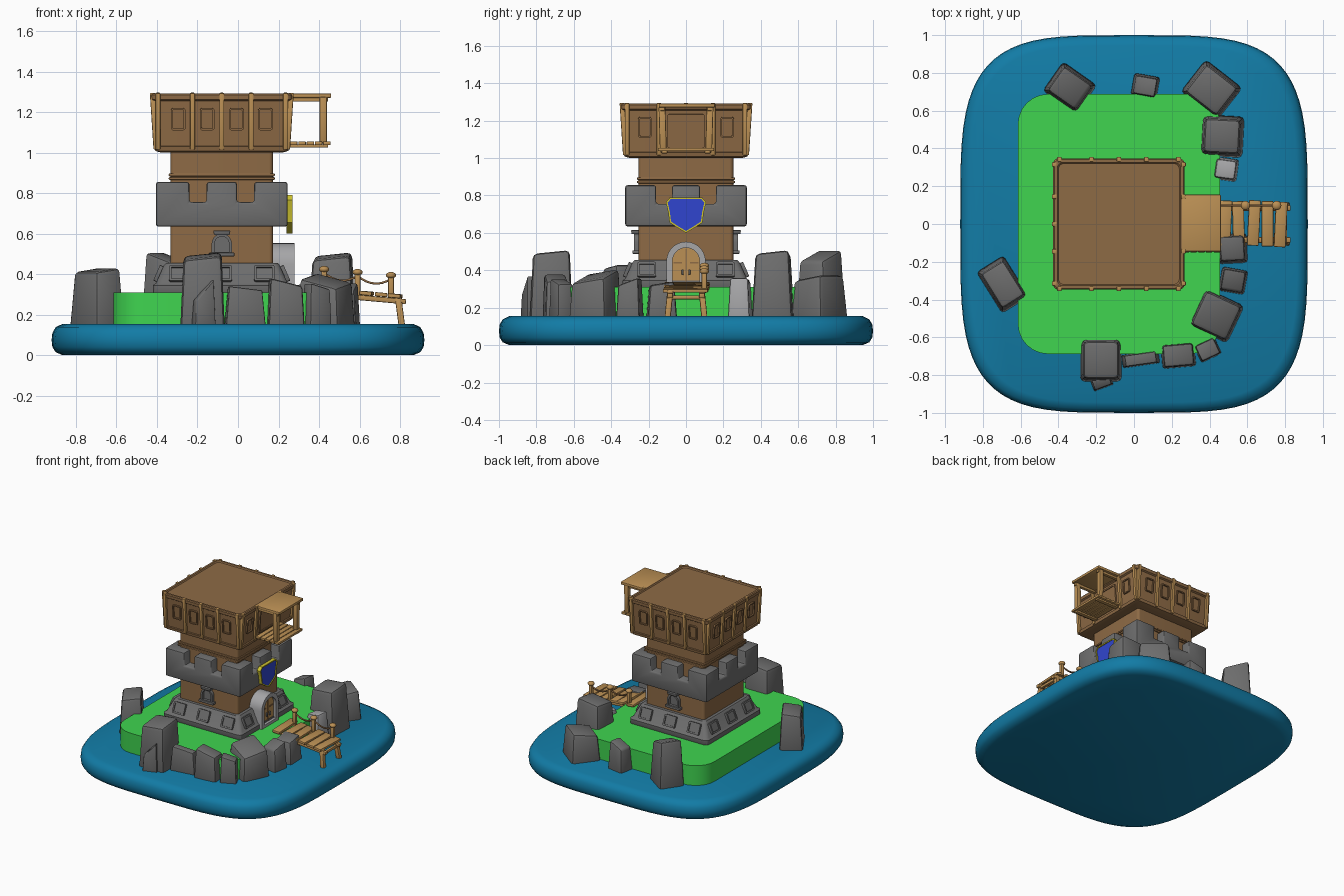
import bpy, bmesh, math, random
from mathutils import Matrix, Vector

if "Cube" in bpy.data.objects:
    bpy.data.objects.remove(bpy.data.objects["Cube"])

random.seed(4)
CX = -0.08  # tower centre


def material(name, rgb):
    m = bpy.data.materials.new(name)
    m.diffuse_color = (*rgb, 1)
    m.use_nodes = True
    m.node_tree.nodes["Principled BSDF"].inputs["Base Color"].default_value = m.diffuse_color
    return m


WATER = material("water_blue", (0.006, 0.20, 0.38))
GRASS = material("grass_green", (0.05, 0.66, 0.08))
BROWN = material("dark_wood", (0.27, 0.145, 0.06))
TAN = material("light_wood", (0.50, 0.28, 0.09))
GREY = material("stone_grey", (0.155, 0.155, 0.155))
PALE = material("pale_stone", (0.38, 0.38, 0.39))
BLUE = material("shield_blue", (0.03, 0.06, 0.62))
GOLD = material("shield_yellow", (0.62, 0.55, 0.03))


def finish(bm, name, mats, matrix=Matrix(), bevel=0, segs=2):
    if bevel:
        bmesh.ops.bevel(bm, geom=bm.edges[:], offset=bevel, segments=segs,
                        affect='EDGES', profile=0.5, clamp_overlap=True)
    bmesh.ops.transform(bm, matrix=matrix, verts=bm.verts)
    bmesh.ops.recalc_face_normals(bm, faces=bm.faces)
    me = bpy.data.meshes.new(name)
    bm.to_mesh(me)
    bm.free()
    for m in mats:
        me.materials.append(m)
    me.shade_smooth()
    me.set_sharp_from_angle(angle=math.radians(35))
    ob = bpy.data.objects.new(name, me)
    bpy.context.collection.objects.link(ob)
    return ob


def box(name, centre, size, mat, matrix=Matrix(), rot=(0, 0, 0), bevel=0.006, top=1, slope=(0, 0)):
    bm = bmesh.new()
    bmesh.ops.create_cube(bm, size=1)
    for v in bm.verts:
        x, y, z = v.co
        if z > 0:
            v.co.x *= top
            v.co.y *= top
        v.co = Vector((v.co.x * size[0], v.co.y * size[1], z * size[2]))
        if z > 0:
            v.co.z += slope[0] * x + slope[1] * y
    r = Matrix.Rotation(rot[2], 4, 'Z') @ Matrix.Rotation(rot[1], 4, 'Y') @ Matrix.Rotation(rot[0], 4, 'X')
    return finish(bm, name, [mat], matrix @ Matrix.Translation(centre) @ r, bevel)


def rounded(hx, hy, r, n=6):
    pts = []
    for k, (sx, sy) in enumerate([(1, 1), (-1, 1), (-1, -1), (1, -1)]):
        for i in range(n + 1):
            a = math.pi / 2 * (k + i / n)
            pts.append((sx * (hx - r) + r * math.cos(a), sy * (hy - r) + r * math.sin(a)))
    return pts


def superellipse(hx, hy, p=4, n=72):
    f = lambda t: math.copysign(abs(t) ** (2 / p), t)
    return [(hx * f(math.cos(2 * math.pi * i / n)), hy * f(math.sin(2 * math.pi * i / n))) for i in range(n)]


def loft(name, rings, mat, centre=(0, 0)):
    """Stack of (outline, z) rings joined into a closed solid."""
    bm = bmesh.new()
    loops = [[bm.verts.new((x + centre[0], y + centre[1], z)) for x, y in pts] for pts, z in rings]
    n = len(loops[0])
    for a, b in zip(loops, loops[1:]):
        for i in range(n):
            bm.faces.new((a[i], a[(i + 1) % n], b[(i + 1) % n], b[i]))
    bm.faces.new(loops[0][::-1])
    bm.faces.new(loops[-1])
    return finish(bm, name, [mat])


def plate(name, pts, d0, d1, mats, matrix, inset=None):
    """Outline in (u, z), extruded outwards (-y); inset = (rim width, recess)."""
    bm = bmesh.new()
    back = [bm.verts.new((u, -d0, z)) for u, z in pts]
    front = [bm.verts.new((u, -d1, z)) for u, z in pts]
    n = len(pts)
    bm.faces.new(back)
    face = bm.faces.new(front[::-1])
    for i in range(n):
        bm.faces.new((back[i], front[i], front[(i + 1) % n], back[(i + 1) % n]))
    bmesh.ops.recalc_face_normals(bm, faces=bm.faces)
    if inset:
        bmesh.ops.inset_region(bm, faces=[face], thickness=inset[0], use_even_offset=True)
        moved = bmesh.ops.extrude_discrete_faces(bm, faces=[face])['faces'][0]
        for v in moved.verts:
            v.co.y += inset[1]
        moved.material_index = len(mats) - 1
    return finish(bm, name, mats, matrix)


def arch(w, z0, z1, n=10):
    c = z1 - w
    return [(-w, z0), (w, z0)] + [(w * math.cos(math.pi * i / n), c + w * math.sin(math.pi * i / n)) for i in range(n + 1)]


def side(k):  # 0 front, 1 right, 2 back, 3 left
    return Matrix.Translation((CX, 0, 0)) @ Matrix.Rotation(k * math.pi / 2, 4, 'Z')


# Water slab and grass island
edge = [(0.055, 0.0), (0.02, 0.015), (0.004, 0.04), (0, 0.075), (0.004, 0.11), (0.02, 0.138), (0.055, 0.155)]
loft("water", [(superellipse(0.92 - d, 1 - d), z) for d, z in edge], WATER)
loft("grass_island", [(rounded(0.535, 0.688, 0.16), 0.14), (rounded(0.535, 0.688, 0.16), 0.31)], GRASS, (-0.08, 0))

# Boulders: x, y, width, depth, height, turn, top slope x, y
rocks = [(-.34, .72, .22, .19, .48, -35, -.06, 0), (.06, .73, .14, .12, .35, -10, .04, 0),
         (.41, .71, .25, .22, .36, -38, 0, .03), (.465, .465, .23, .22, .49, -3, .02, .02),
         (.52, -.13, .16, .16, .33, 3, 0, .02), (.525, -.30, .14, .13, .34, -10, 0, .04),
         (.435, -.485, .23, .22, .37, -25, -.05, .03), (.39, -.665, .12, .10, .34, 25, -.03, 0),
         (.235, -.695, .18, .13, .36, 5, -.04, 0), (.035, -.715, .20, .07, .33, 8, -.02, 0),
         (-.175, -.72, .22, .23, .49, 0, .02, .02), (-.17, -.84, .11, .06, .32, 20, .10, 0),
         (-.695, -.32, .17, .26, .42, 32, .02, 0), (.485, .29, .13, .12, .35, -8, .02, 0)]
for i, (x, y, w, d, h, turn, sx, sy) in enumerate(rocks):
    name, mat = ("pale_boulder", PALE) if i == len(rocks) - 1 else ("boulder", GREY)
    box(name, (x, y, (h + 0.13) / 2), (w, d, h - 0.13), mat, rot=(0, 0, math.radians(turn)),
        bevel=min(w, d) * 0.11, top=random.uniform(0.8, 0.9), slope=(sx, sy))

# Stone footing with raised square blocks
loft("stone_footing", [(rounded(h, h, 0.03), z) for h, z in
                       [(.335, .30), (.34, .31), (.34, .345), (.325, .355), (.285, .445), (.275, .455), (.24, .456)]],
     GREY, (CX, 0))
for k in range(4):
    for u in (-.21, .21) if k == 1 else (-.21, 0, .21):
        M = side(k) @ Matrix.Translation((u, -0.305, 0.40)) @ Matrix.Rotation(-0.41, 4, 'X')
        plate("footing_block", rounded(.05, .042, .008, 2), -0.01, 0.018, [GREY], M, (.012, .008))

# Timber tower shaft with bands
loft("tower_shaft", [(rounded(.253, .253, .02), .44), (rounded(.253, .253, .02), 1.02)], BROWN, (CX, 0))
for z, h in ((0.872, 0.262), (0.89, 0.262)):
    box("tower_band", (CX, 0, z), (2 * h, 2 * h, 0.014), BROWN, bevel=0.005)

# Battlement ring: two layers of cells, upper layer only at the merlons
cuts, levels = [-.325, -.16, -.075, .075, .16, .325], [.635, .755, .855]
filled = lambda i, j, k: 0 <= i < 5 and 0 <= j < 5 and (k == 0 or (k == 1 and i % 2 == 0 and j % 2 == 0))
bm = bmesh.new()
for i in range(5):
    for j in range(5):
        for k in range(2):
            if not filled(i, j, k):
                continue
            for axis in range(3):
                for s in (0, 1):
                    step = [0, 0, 0]
                    step[axis] = 2 * s - 1
                    if filled(i + step[0], j + step[1], k + step[2]):
                        continue
                    quad = []
                    for a, b in ((0, 0), (1, 0), (1, 1), (0, 1)):
                        o = [a, b]
                        o.insert(axis, s)
                        quad.append(bm.verts.new((cuts[i + o[0]], cuts[j + o[1]], levels[k + o[2]])))
                    bm.faces.new(quad)
bmesh.ops.remove_doubles(bm, verts=bm.verts, dist=1e-5)
bmesh.ops.recalc_face_normals(bm, faces=bm.faces)
bmesh.ops.dissolve_limit(bm, angle_limit=0.02, verts=bm.verts, edges=bm.edges)
finish(bm, "battlement", [GREY], Matrix.Translation((CX, 0, 0)), 0.012)

# Arched stone windows on front and back
for k in (0, 2):
    plate("arched_window", arch(.05, .495, .60), .24, .278, [GREY], side(k), (.014, .02))
    box("window_sill", (0, -.267, .497), (.125, .04, .018), GREY, side(k), bevel=.004)
    box("window_keystone", (0, -.268, .604), (.075, .045, .022), GREY, side(k), bevel=.004, top=1.15)

# Door with pale arch
plate("door_arch", arch(.105, .30, .553, 14), .24, .36, [PALE, TAN], side(1), (.032, .022))
box("door_split", (0, -.338, .405), (.006, .008, .22), BROWN, side(1), bevel=0)
for s in (-1, 1):
    box("door_handle", (s * .018, -.343, .39), (.01, .014, .03), GREY, side(1), bevel=.003)
    box("door_hinge", (s * .045, -.339, .44), (.045, .006, .01), BROWN, side(1), bevel=0)

# Shield
half = [(.0, .60), (.05, .63), (.088, .655), (.095, .71), (.108, .765), (.085, .79)]
plate("shield", half + [(-u, z) for u, z in half[:0:-1]], .32, .35, [GOLD, BLUE], side(1), (.009, .006))

# Overhanging cabin with flat roof
loft("cabin", [(rounded(h, h, .03), z) for h, z in
               [(.30, 1.0), (.328, 1.008), (.332, 1.03), (.322, 1.032), (.336, 1.255),
                (.347, 1.262), (.348, 1.285), (.342, 1.291), (.326, 1.291), (.32, 1.283)]], BROWN, (CX, 0))
TILT = 0.065
for k in range(4):
    posts = (-.145, .145) if k == 1 else (-.145, 0, .145)
    panes = (-.22, .22) if k == 1 else (-.215, -.072, .072, .215)
    for u in posts + (-.315, .315):
        box("cabin_post", (u, -.333, 1.155), (.024, .026, .28), TAN, side(k), rot=(TILT, 0, 0), bevel=.005)
    for u in panes:
        M = side(k) @ Matrix.Translation((u, -.3295, 1.165)) @ Matrix.Rotation(TILT, 4, 'X')
        plate("cabin_window", rounded(.036, .055, .012, 3), -.01, .012, [BROWN], M, (.009, .011))

# Balcony with canopy
box("balcony_canopy", (.355, .005, 1.281), (.21, .30, .022), TAN)
for i in range(5):
    box("balcony_floor_plank", (.275 + i * .041, 0, 1.046), (.037, .30, .018), TAN, bevel=.004)
for s in (-1, 1):
    box("balcony_post", (.42, s * .125, 1.16), (.036, .036, .23), TAN, rot=(s * -.03, 0, 0))
    box("balcony_joist", (.35, s * .115, 1.033), (.19, .03, .016), TAN, bevel=.004)
    box("balcony_beam", (.35, s * .125, 1.262), (.19, .024, .02), TAN, bevel=.004)
plate("balcony_door", rounded(.10, .09, .01, 2), 0, .012, [BROWN],
      side(1) @ Matrix.Translation((0, -.328, 1.145)) @ Matrix.Rotation(TILT, 4, 'X'), (.012, .006))

# Jetty: sloping planks, beams, legs
deck = lambda x: .322 - (x - .45) * .09
for i in range(6):
    x = .405 + i * .075 + random.uniform(-.006, .006)
    box("jetty_plank", (x, random.uniform(-.012, .008), deck(x)), (.062, .24, .02), TAN,
        rot=(0, .09, random.uniform(-.06, .06)), bevel=.005)
for s in (-1, 1):
    box("jetty_beam", (.62, s * .085, deck(.62) - .024), (.42, .03, .026), TAN, rot=(0, .09, 0))
    box("jetty_leg", (.80, s * .092, .21), (.032, .032, .17), TAN, rot=(s * .10, -.13, 0))
box("jetty_crossbar", (.80, 0, .255), (.022, .19, .022), TAN)

# Jetty rope rail
rail = [.425, .59, .755]
for x in rail:
    box("rail_post", (x, .098, deck(x) + .04), (.028, .028, .11), TAN, bevel=.007)
    bm = bmesh.new()
    bmesh.ops.create_uvsphere(bm, u_segments=12, v_segments=8, radius=.025)
    finish(bm, "rail_knob", [TAN], Matrix.Translation((x, .098, deck(x) + .10)) @ Matrix.Diagonal((1, 1, .65, 1)))
for a, b in zip(rail, rail[1:]):
    cu = bpy.data.curves.new("rail_rope", 'CURVE')
    cu.dimensions, cu.bevel_depth, cu.bevel_resolution = '3D', .006, 1
    sp = cu.splines.new('POLY')
    sp.points.add(8)
    for i in range(9):
        t = i / 8
        x = a + (b - a) * t
        sp.points[i].co = (x, .098, deck(x) + .082 - .12 * t * (1 - t), 1)
    cu.materials.append(BROWN)
    bpy.context.collection.objects.link(bpy.data.objects.new("rail_rope", cu))
